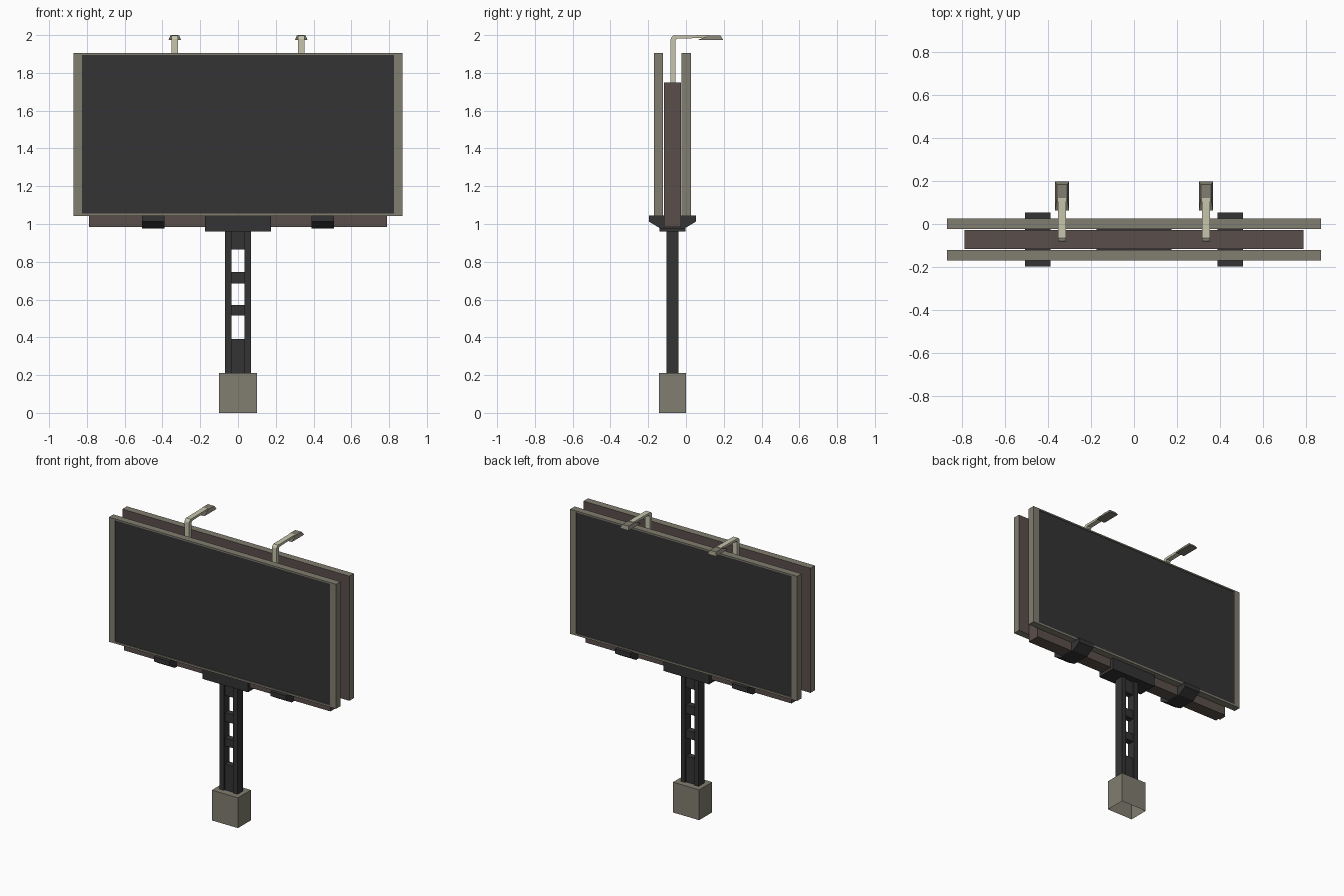
import bpy, bmesh

if "Cube" in bpy.data.objects:
    bpy.data.objects.remove(bpy.data.objects["Cube"])

CY = -0.072  # centre line of the sign in y


def mat(name, rgb):
    m = bpy.data.materials.new(name)
    m.diffuse_color = (*rgb, 1)
    m.use_nodes = True
    m.node_tree.nodes["Principled BSDF"].inputs["Base Color"].default_value = m.diffuse_color
    return m


OLIVE = mat("olive_grey", (0.22, 0.208, 0.163))
BROWN = mat("dark_brown", (0.102, 0.078, 0.07))
DARK = mat("charcoal", (0.034, 0.034, 0.035))
CREAM = mat("pale_cream", (0.57, 0.56, 0.42))


def finish(name, bm, *mats):
    bmesh.ops.recalc_face_normals(bm, faces=bm.faces)
    me = bpy.data.meshes.new(name)
    bm.to_mesh(me)
    bm.free()
    for m in mats:
        me.materials.append(m)
    ob = bpy.data.objects.new(name, me)
    bpy.context.collection.objects.link(ob)
    return ob


def add_box(bm, x0, x1, y0, y1, z0, z1):
    vs = bmesh.ops.create_cube(bm, size=1)["verts"]
    for v in vs:
        v.co = (x1 if v.co.x > 0 else x0, y1 if v.co.y > 0 else y0, z1 if v.co.z > 0 else z0)


def box(name, m, *dims):
    bm = bmesh.new()
    add_box(bm, *dims)
    return finish(name, bm, m)


def prism(name, m, x0, x1, profile):
    """Extrude a (y, z) outline along x."""
    bm = bmesh.new()
    f = bm.faces.new([bm.verts.new((x0, y, z)) for y, z in profile])
    new = bmesh.ops.extrude_face_region(bm, geom=[f])["geom"]
    bmesh.ops.translate(bm, vec=(x1 - x0, 0, 0),
                        verts=[g for g in new if isinstance(g, bmesh.types.BMVert)])
    bmesh.ops.recalc_face_normals(bm, faces=bm.faces)
    return finish(name, bm, m)


# Concrete foot, open underneath
bm = bmesh.new()
add_box(bm, -0.1, 0.1, CY - 0.071, CY + 0.071, 0, 0.21)
bm.normal_update()
bmesh.ops.delete(bm, geom=[f for f in bm.faces if f.normal.z < -0.5], context='FACES_ONLY')
finish("foot", bm, OLIVE)

# Ladder post: two uprights with plates and rungs between
for s, side in ((-1, "left"), (1, "right")):
    box(f"upright_{side}", DARK, *sorted((s * 0.035, s * 0.068)), CY - 0.031, CY + 0.031, 0.2, 0.97)
for name, z0, z1 in (("lower_plate", 0.2, 0.39), ("lower_rung", 0.515, 0.57),
                     ("upper_rung", 0.685, 0.745), ("upper_plate", 0.865, 0.97)):
    box(name, DARK, -0.035, 0.035, CY - 0.022, CY + 0.022, z0, z1)

# Mount on top of the post
box("post_mount", DARK, -0.175, 0.175, CY - 0.069, CY + 0.069, 0.96, 1.042)

# Core between the two panels
box("core", BROWN, -0.79, 0.79, CY - 0.045, CY + 0.045, 0.983, 1.75)

# Two back-to-back panels: brown inner face, olive frame, recessed dark screen
for s, side in ((-1, "front"), (1, "back")):
    inner, outer = CY + s * 0.049, CY + s * 0.098
    bm = bmesh.new()
    add_box(bm, -0.87, 0.87, *sorted((inner, outer)), 1.042, 1.905)
    bm.normal_update()
    face = next(f for f in bm.faces if f.normal.y * s > 0.5)
    back = next(f for f in bm.faces if f.normal.y * s < -0.5)
    back.material_index = 1
    bmesh.ops.inset_individual(bm, faces=[face], thickness=0.01)
    for v in face.verts:
        v.co.x = 0.825 if v.co.x > 0 else -0.825
        v.co.z = 1.895 if v.co.z > 1.5 else 1.055
    new = bmesh.ops.extrude_discrete_faces(bm, faces=[face])["faces"][0]
    new.material_index = 2
    for v in new.verts:
        v.co.y -= s * 0.006
    finish(f"panel_{side}", bm, OLIVE, BROWN, DARK)

for s, side in ((-1, "left"), (1, "right")):
    # Tapered cradle below the panels
    x0, x1 = sorted((s * 0.388, s * 0.507))
    prism(f"cradle_{side}", DARK, x0, x1,
          [(CY - 0.125, 1.045), (CY - 0.125, 1.013), (CY - 0.065, 0.977),
           (CY + 0.065, 0.977), (CY + 0.125, 1.013), (CY + 0.125, 1.045)])
    # Bent lamp arm
    x = s * 0.335
    prism(f"lamp_arm_{side}", CREAM, x - 0.018, x + 0.018,
          [(-0.081, 1.74), (-0.056, 1.74), (-0.056, 1.972), (-0.049, 1.981), (0.122, 1.986),
           (0.122, 2.0), (-0.066, 1.998), (-0.077, 1.99), (-0.081, 1.98)])
    # Lamp head: wider at the bottom than the top
    bm = bmesh.new()
    add_box(bm, x - 0.033, x + 0.033, 0.063, 0.198, 1.974, 1.997)
    for v in bm.verts:
        if v.co.z > 1.98:
            v.co.x = x + (0.024 if v.co.x > x else -0.024)
            v.co.y = 0.183 if v.co.y > 0.1 else 0.115
    finish(f"lamp_head_{side}", bm, OLIVE)
